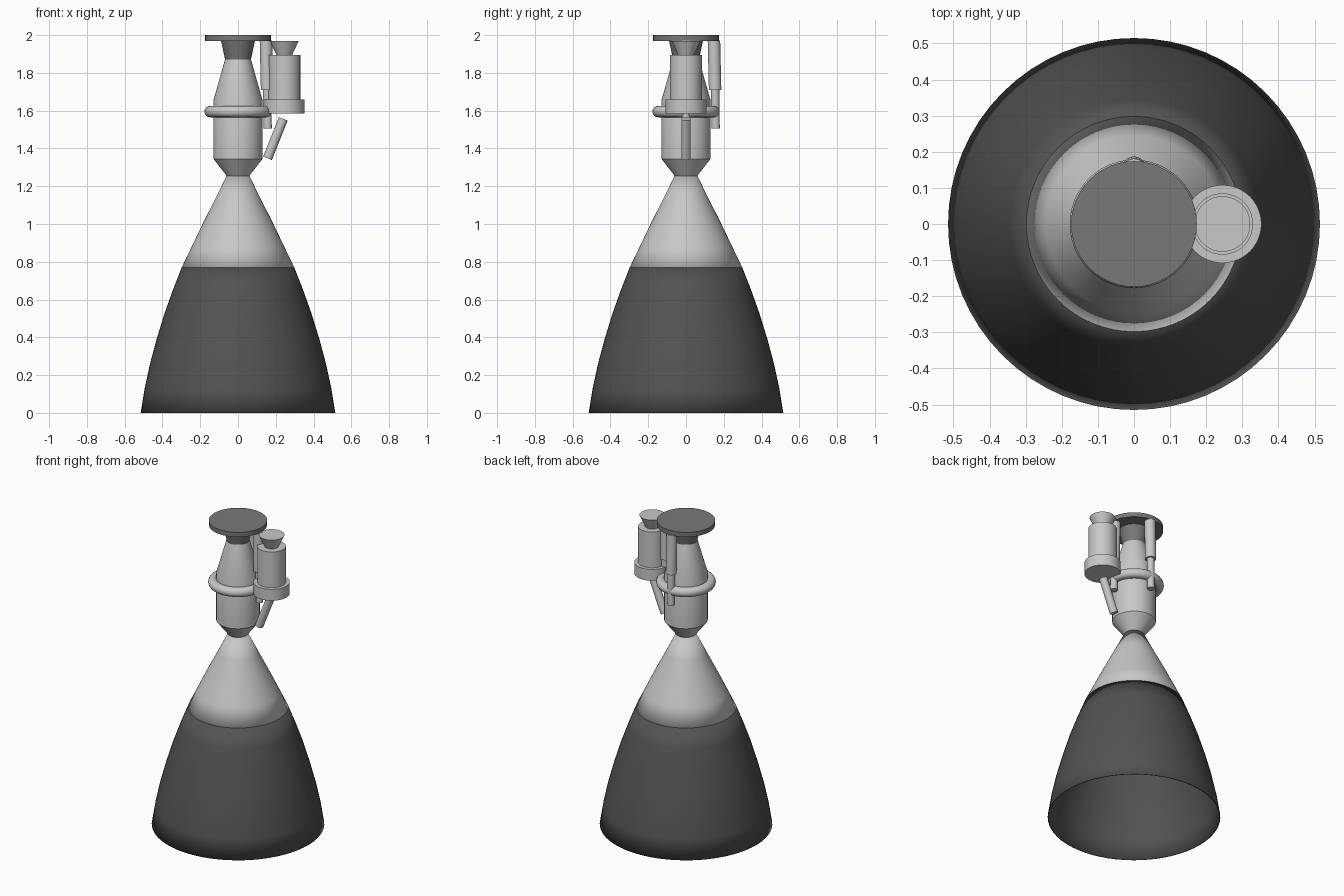
import bpy, bmesh, math
from mathutils import Vector

cube = bpy.data.objects.get("Cube")
if cube:
    bpy.data.objects.remove(cube, do_unlink=True)


def make_material(name, rgb):
    mat = bpy.data.materials.new(name)
    mat.use_nodes = True
    color = (*rgb, 1)
    mat.diffuse_color = color
    mat.node_tree.nodes["Principled BSDF"].inputs["Base Color"].default_value = color
    return mat


light = make_material("light grey metal", (0.58, 0.58, 0.59))
mid = make_material("mid grey metal", (0.19, 0.19, 0.20))
dark = make_material("dark grey metal", (0.085, 0.085, 0.088))


def finish(obj, mat):
    obj.data.materials.append(mat)
    bpy.ops.object.select_all(action='DESELECT')
    obj.select_set(True)
    bpy.context.view_layer.objects.active = obj
    bpy.ops.object.shade_smooth_by_angle(angle=math.radians(25))
    return obj


def lathe(name, profile, mat, origin=(0, 0, 0), sides=48, capped=True):
    """Turn a (radius, height) profile, listed bottom to top, around a vertical axis."""
    bm = bmesh.new()
    rings = []
    for r, z in profile:
        rings.append([bm.verts.new((r * math.cos(t), r * math.sin(t), z))
                      for t in (2 * math.pi * i / sides for i in range(sides))])
    for low, high in zip(rings, rings[1:]):
        for i in range(sides):
            j = (i + 1) % sides
            bm.faces.new((low[i], low[j], high[j], high[i]))
    if capped:
        bm.faces.new(rings[0][::-1])
        bm.faces.new(rings[-1])
    mesh = bpy.data.meshes.new(name)
    bm.to_mesh(mesh)
    bm.free()
    obj = bpy.data.objects.new(name, mesh)
    obj.location = origin
    bpy.context.collection.objects.link(obj)
    return finish(obj, mat)


def rod(name, start, end, radius, mat):
    a, b = Vector(start), Vector(end)
    obj = lathe(name, [(radius, 0), (radius, (b - a).length)], mat, a, 24)
    obj.rotation_euler = (b - a).to_track_quat('Z', 'Y').to_euler()
    return obj


# Bell nozzle: dark skirt and light throat, thin walled and open below
SKIRT = [(0.515, 0), (0.494, 0.13), (0.466, 0.26), (0.431, 0.39),
         (0.388, 0.53), (0.345, 0.65), (0.298, 0.77)]
THROAT = [(0.298, 0.77), (0.245, 0.88), (0.185, 1.005), (0.122, 1.13), (0.06, 1.255)]
for name, profile, mat in (("nozzle_skirt", SKIRT, dark), ("nozzle_throat", THROAT, light)):
    shell = lathe(name, profile, mat, sides=64, capped=False)
    wall = shell.modifiers.new("wall", 'SOLIDIFY')
    wall.thickness = 0.004
    wall.offset = -1

# Combustion chamber and its ring manifold
lathe("chamber", [(0.06, 1.255), (0.13, 1.345), (0.13, 1.655), (0.069, 1.87)], light)
bpy.ops.mesh.primitive_torus_add(major_radius=0.148, minor_radius=0.03, major_segments=48,
                                 minor_segments=16, location=(0, 0, 1.595))
manifold = bpy.context.object
manifold.name = "ring_manifold"
finish(manifold, light)

# Mount on top
lathe("mount_funnel", [(0.068, 1.87), (0.09, 1.97)], mid)
lathe("mount_plate", [(0.174, 1.97), (0.174, 2.0)], mid)

# Side pump with base flange, inlet funnel and outlet pipe
PUMP = (0.245, 0, 0)
lathe("pump_flange", [(0.108, 1.585), (0.108, 1.66)], light, PUMP)
lathe("pump_body", [(0.085, 1.66), (0.085, 1.895)], light, PUMP)
lathe("pump_inlet", [(0.042, 1.895), (0.077, 1.97)], light, PUMP)
rod("pump_outlet_pipe", (0.156, 0, 1.348), (0.24, 0, 1.557), 0.025, light)

# Two steering actuators, at the left and at the back
for side, (dx, dy) in (("left", (1, 0)), ("back", (0, 1))):
    def at(r, z):
        return (dx * r, dy * r, z)
    rod(side + "_actuator_cylinder", at(0.154, 1.71), at(0.148, 1.97), 0.033, light)
    rod(side + "_actuator_piston", at(0.157, 1.505), at(0.154, 1.71), 0.022, light)
